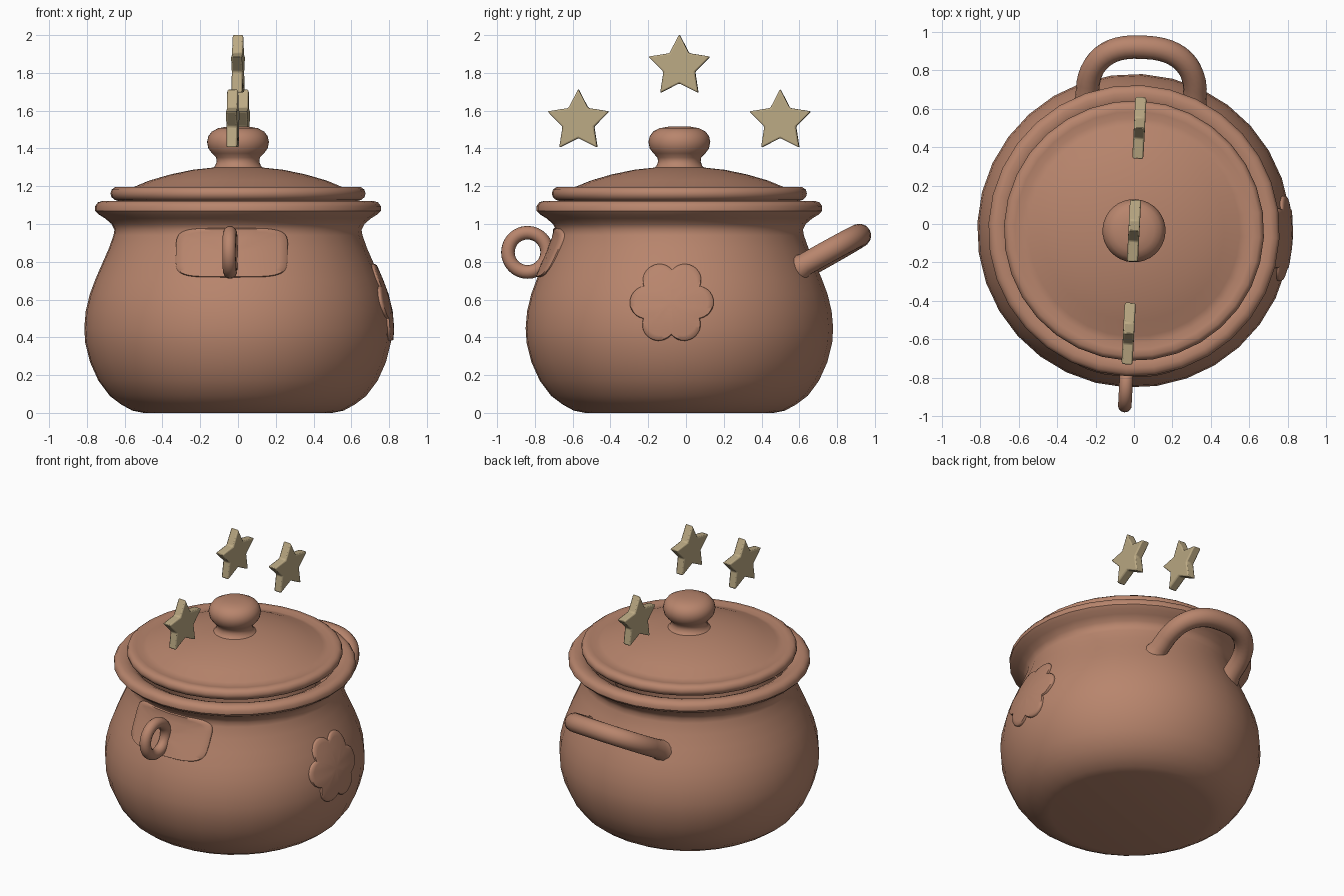
import bpy, bmesh, math
from mathutils import Vector

if "Cube" in bpy.data.objects:
    bpy.data.objects.remove(bpy.data.objects["Cube"])

SEG = 32
CENTRE_Y, TWIST = -0.035, math.radians(-3)


def material(name, rgb):
    m = bpy.data.materials.new(name)
    m.diffuse_color = (*rgb, 1)
    m.use_nodes = True
    m.node_tree.nodes["Principled BSDF"].inputs["Base Color"].default_value = m.diffuse_color
    return m


clay = material("clay_brown", (0.48, 0.235, 0.152))
straw = material("straw_yellow", (0.50, 0.40, 0.23))


def make(name, verts, faces, mat, angle=40):
    me = bpy.data.meshes.new(name)
    me.from_pydata([tuple(v) for v in verts], [], faces)
    me.materials.append(mat)
    ob = bpy.data.objects.new(name, me)
    bpy.context.collection.objects.link(ob)
    ob.location.y = CENTRE_Y
    ob.rotation_euler.z = TWIST
    bpy.ops.object.select_all(action='DESELECT')
    ob.select_set(True)
    bpy.context.view_layer.objects.active = ob
    bpy.ops.object.shade_smooth_by_angle(angle=math.radians(angle))
    return ob


def lathe(name, profile, mat, cap_top=False):
    verts = [(r * math.cos(2 * math.pi * j / SEG), r * math.sin(2 * math.pi * j / SEG), z)
             for r, z in profile for j in range(SEG)]
    faces = [(i * SEG + j, i * SEG + (j + 1) % SEG, (i + 1) * SEG + (j + 1) % SEG, (i + 1) * SEG + j)
             for i in range(len(profile) - 1) for j in range(SEG)]
    faces.append(tuple(reversed(range(SEG))))
    if cap_top:
        n = (len(profile) - 1) * SEG
        faces.append(tuple(range(n, n + SEG)))
    return make(name, verts, faces, mat)


def tube(name, path, radii, normal, mat, closed=False, sides=14):
    # sweep a circle along a path lying in one plane
    n, verts, faces = len(path), [], []
    for i, p in enumerate(path):
        a = path[(i - 1) % n] if closed else path[max(i - 1, 0)]
        b = path[(i + 1) % n] if closed else path[min(i + 1, n - 1)]
        side = (b - a).normalized().cross(normal)
        for k in range(sides):
            t = 2 * math.pi * k / sides
            verts.append(p + radii[i] * (math.cos(t) * side + math.sin(t) * normal))
    for i in range(n if closed else n - 1):
        j = (i + 1) % n
        for k in range(sides):
            m = (k + 1) % sides
            faces.append((i * sides + k, i * sides + m, j * sides + m, j * sides + k))
    ob = make(name, verts, faces, mat)
    bm = bmesh.new()
    bm.from_mesh(ob.data)
    bmesh.ops.recalc_face_normals(bm, faces=bm.faces)
    bm.to_mesh(ob.data)
    bm.free()
    return ob


# pot body with flared rolled rim
body = [(0.50, 0.0), (0.56, 0.012), (0.62, 0.045), (0.68, 0.09), (0.74, 0.17), (0.785, 0.27), (0.81, 0.37),
        (0.815, 0.45), (0.807, 0.54), (0.785, 0.63), (0.755, 0.71), (0.72, 0.79), (0.685, 0.87),
        (0.66, 0.94), (0.655, 0.97), (0.67, 1.0), (0.705, 1.03), (0.738, 1.05), (0.757, 1.07),
        (0.757, 1.095), (0.742, 1.115), (0.715, 1.123), (0.68, 1.118), (0.64, 1.10), (0.60, 1.05)]
lathe("pot_body", body, clay)

# lid with rounded flange and domed top
lid = [(0.60, 1.105), (0.63, 1.12), (0.655, 1.128), (0.671, 1.143), (0.676, 1.162), (0.670, 1.182),
       (0.652, 1.195), (0.62, 1.195), (0.585, 1.187), (0.55, 1.197), (0.47, 1.23), (0.36, 1.262),
       (0.24, 1.287), (0.12, 1.30)]
lathe("lid", lid, clay, True)

# lid knob
knob = [(0.145, 1.29), (0.122, 1.306), (0.113, 1.33), (0.116, 1.352), (0.138, 1.374), (0.157, 1.40),
        (0.164, 1.435), (0.157, 1.465), (0.138, 1.49), (0.105, 1.507), (0.06, 1.515), (0.02, 1.517)]
lathe("lid_knob", knob, clay, True)


def pot_radius(z):
    for (r0, z0), (r1, z1) in zip(body, body[1:]):
        if z0 <= z <= z1:
            return r0 + (r1 - r0) * (z - z0) / (z1 - z0)


def patch(name, outline, zc, facing, mat):
    # thin raised shape wrapped on the pot surface
    rings = [(0.3, 0.012), (0.6, 0.012), (0.85, 0.012), (0.965, 0.012), (0.99, 0.006), (1.0, -0.02)]
    n, verts, faces = len(outline), [], []

    def wrap(u, v, off):
        r = pot_radius(zc + v)
        a = facing + math.asin(u / r)
        return ((r + off) * math.cos(a), (r + off) * math.sin(a), zc + v)

    verts.append(wrap(0, 0, 0.012))
    for s, off in rings:
        verts += [wrap(u * s, v * s, off) for u, v in outline]
    for k in range(n):
        m = (k + 1) % n
        faces.append((0, 1 + k, 1 + m))
        for i in range(len(rings) - 1):
            a, b = 1 + i * n, 1 + (i + 1) * n
            faces.append((a + k, b + k, b + m, a + m))
    return make(name, verts, faces, mat, 50)


def spow(v, e):
    return math.copysign(abs(v) ** e, v)


# front plate: rounded rectangle
turn = [2 * math.pi * k / 60 for k in range(60)]
patch("front_plate", [(0.297 * spow(math.cos(t), 0.4), 0.131 * spow(math.sin(t), 0.4)) for t in turn],
      0.848, -math.pi / 2, clay)

# flower on the right side: union outline of six round petals
flower = []
for k in range(72):
    t = 2 * math.pi * k / 72
    d = (t + math.pi / 6) % (math.pi / 3) - math.pi / 6
    r = 0.135 * math.cos(d) + math.sqrt(0.088 ** 2 - (0.135 * math.sin(d)) ** 2)
    flower.append((r * math.cos(t), r * math.sin(t)))
patch("side_flower", flower, 0.585, 0, clay)

# front ring
tube("front_ring", [Vector((0, -0.805 + 0.104 * math.cos(2 * math.pi * k / 32),
                            0.85 + 0.104 * math.sin(2 * math.pi * k / 32))) for k in range(32)],
     [0.036] * 32, Vector((1, 0, 0)), clay, True)

# back loop handle, flared where it meets the pot
flat = [(0.28, 0.59), (0.28, 0.64), (0.28, 0.68)]
arc = [(0.28 * spow(math.cos(t), 0.8), 0.71 + 0.245 * math.sin(t) ** 0.85)
       for t in [math.pi * k / 24 for k in range(1, 24)]]
flat = flat + arc + [(-x, y) for x, y in reversed(flat)]
slope = 0.56
path = [Vector((x, y, 0.94 - (0.955 - y) * slope)) for x, y in flat]
radii = [0.10, 0.074] + [0.061] * (len(path) - 4) + [0.074, 0.10]
tube("back_handle", path, radii, Vector((0, -slope, 1)).normalized(), clay)

# three floating stars
for name, y, z in [("front_star", -0.535, 1.543), ("middle_star", 0, 1.833), ("back_star", 0.535, 1.543)]:
    pts = []
    for k in range(10):
        r, t = (0.172 if k % 2 == 0 else 0.088), math.pi / 2 + k * math.pi / 5
        pts.append((y + r * math.cos(t), z + r * math.sin(t)))
    verts = [(x, a, b) for x in (-0.029, 0.029) for a, b in pts]
    faces = [tuple(reversed(range(10))), tuple(range(10, 20))]
    faces += [(k, (k + 1) % 10, 10 + (k + 1) % 10, 10 + k) for k in range(10)]
    star = make(name, verts, faces, straw, 30)
    bev = star.modifiers.new("soft_edges", 'BEVEL')
    bev.width, bev.segments = 0.008, 2
